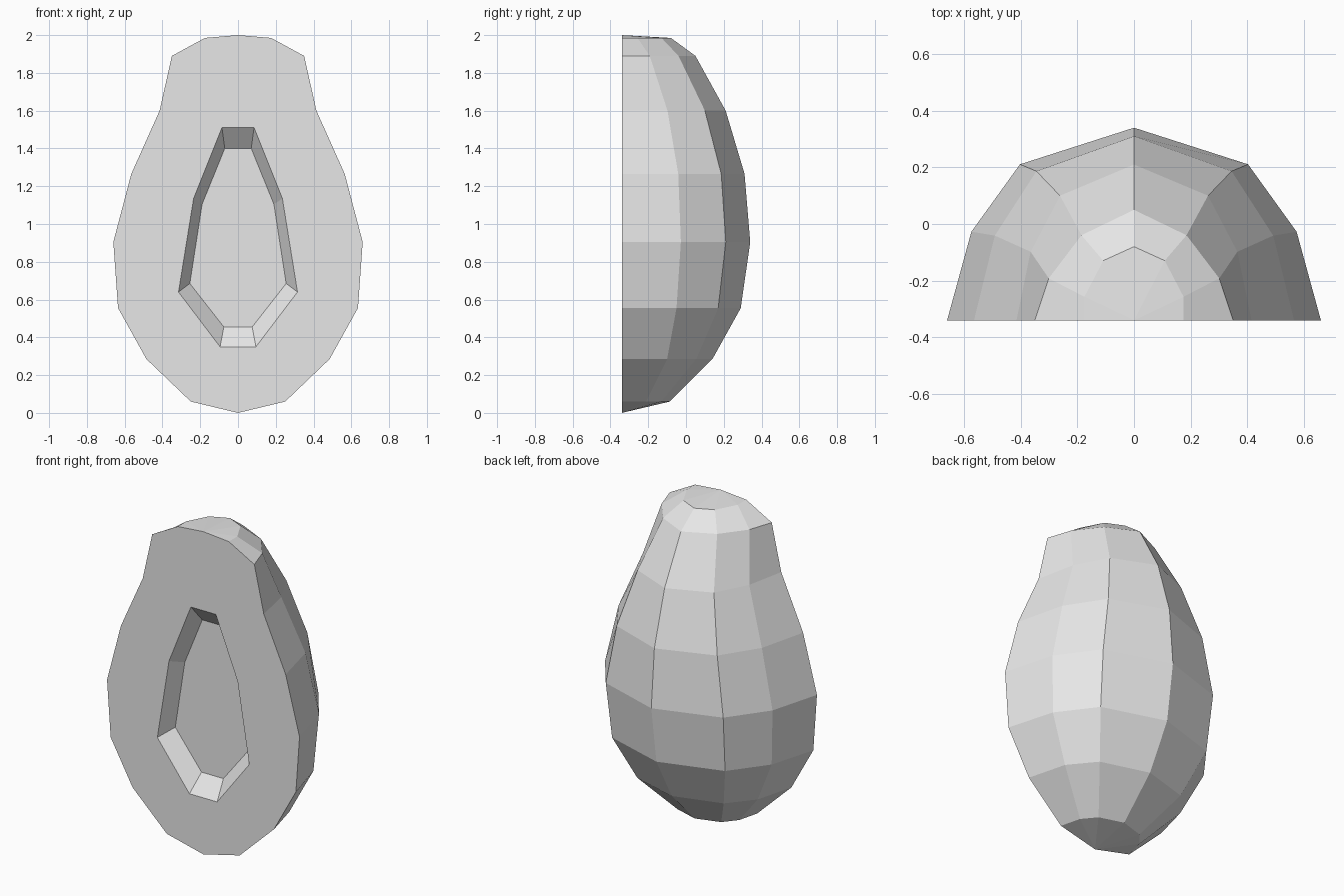
import bpy
import bmesh

cube = bpy.data.objects.get("Cube")
if cube:
    bpy.data.objects.remove(cube)

FRONT = -0.34
CAVITY_DEPTH = 0.09

# Skin rings: height, half width, depth, then (x, y) fractions of the two middle points
ROUND = (0.87, 0.46, 0.61, 0.81)
RINGS = [
    (0.06, 0.25, 0.255, (0.87, 0.5, 0.6, 0.82)),
    (0.285, 0.485, 0.48, (0.87, 0.5, 0.61, 0.82)),
    (0.555, 0.635, 0.63, ROUND),
    (0.905, 0.66, 0.68, ROUND),
    (1.265, 0.565, 0.65, ROUND),
    (1.6, 0.415, 0.55, (0.88, 0.44, 0.63, 0.8)),
    (1.89, 0.35, 0.39, (0.86, 0.38, 0.53, 0.77)),
    (1.985, 0.175, 0.26, (1.0, 0.32, 0.62, 0.81)),
]
# Stone cavity: right half of the rim and of the floor, as (x, z)
RIM = [(0.085, 1.51), (0.235, 1.135), (0.315, 0.64), (0.095, 0.35)]
FLOOR = [(0.07, 1.40), (0.19, 1.105), (0.255, 0.685), (0.075, 0.455)]

bm = bmesh.new()


def skin_ring(z, width, depth, mids):
    ax, ay, bx, by = mids
    half = [(1, 0), (ax, ay), (bx, by)]
    points = half + [(0, 1)] + [(-x, y) for x, y in reversed(half)]
    return [bm.verts.new((x * width, FRONT + y * depth, z)) for x, y in points]


def cavity_loop(half, y):
    points = half + [(-x, z) for x, z in reversed(half)]
    return [bm.verts.new((x, y, z)) for x, z in points]


def bridge(a, b, closed=False):
    n = len(a)
    for i in range(n if closed else n - 1):
        j = (i + 1) % n
        bm.faces.new((a[i], a[j], b[j], b[i]))


# Rounded back
rings = [skin_ring(*r) for r in RINGS]
for low, high in zip(rings, rings[1:]):
    bridge(low, high)

# Bottom and top caps
for ring, z in ((rings[0], 0.0), (rings[-1], 2.0)):
    tip = bm.verts.new((0, FRONT, z))
    for a, b in zip(ring, ring[1:]):
        bm.faces.new((a, b, tip))

# Cavity walls and floor
rim = cavity_loop(RIM, FRONT)
floor = cavity_loop(FLOOR, FRONT + CAVITY_DEPTH)
bridge(rim, floor, closed=True)
bm.faces.new(floor)

# Flat cut face between the outline and the cavity rim
border = [e for e in bm.edges if e.is_boundary]
bmesh.ops.triangle_fill(bm, edges=border, use_beauty=True, normal=(0, -1, 0))
bmesh.ops.recalc_face_normals(bm, faces=bm.faces)

mesh = bpy.data.meshes.new("halved_fruit")
bm.to_mesh(mesh)
bm.free()
fruit = bpy.data.objects.new("halved_fruit", mesh)
bpy.context.collection.objects.link(fruit)

# Plain grey material
grey = bpy.data.materials.new("light_grey")
grey.use_nodes = True
colour = (0.8, 0.8, 0.8, 1)
grey.diffuse_color = colour
for node in grey.node_tree.nodes:
    if node.type == 'BSDF_PRINCIPLED':
        node.inputs["Base Color"].default_value = colour
mesh.materials.append(grey)
